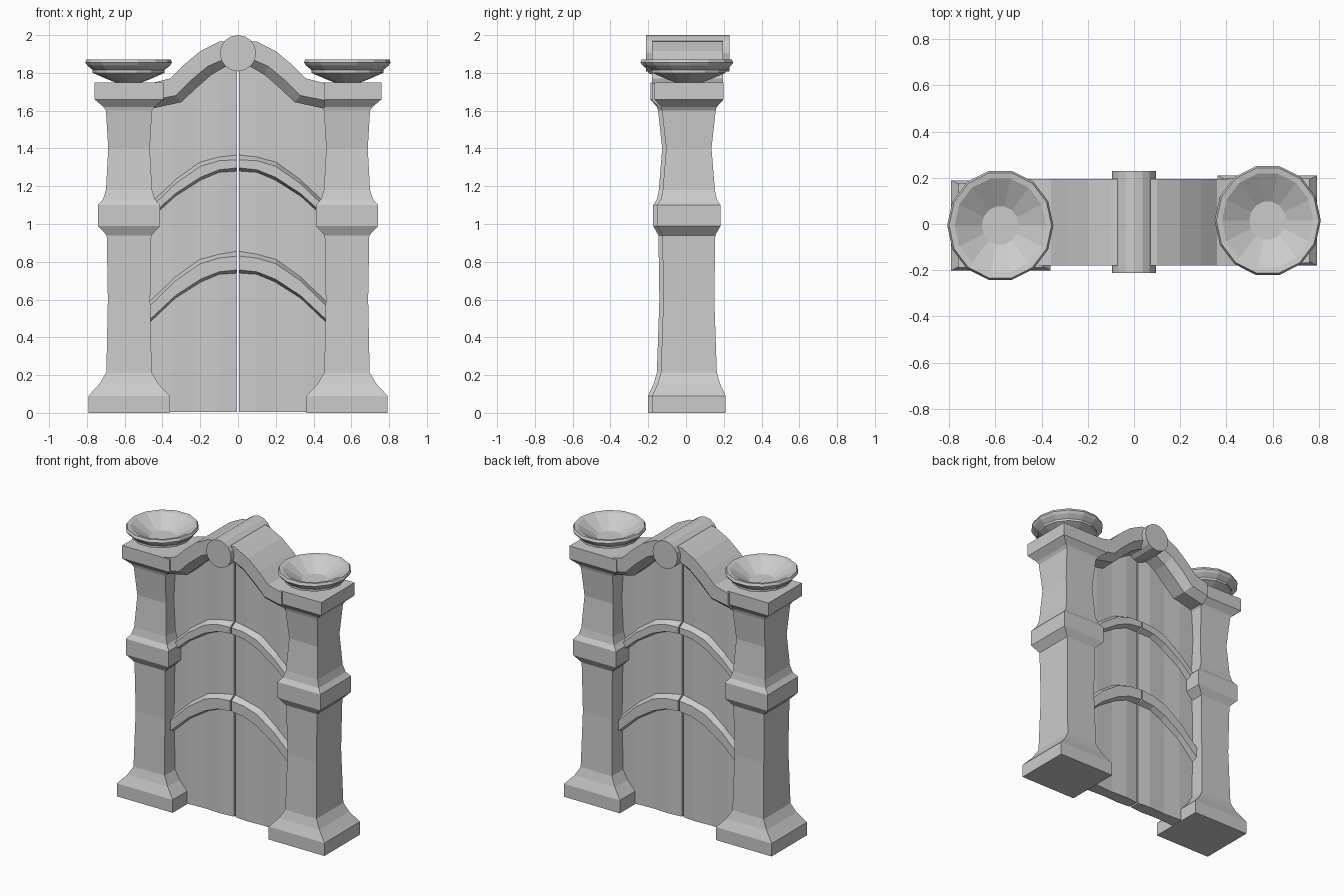
import bpy, bmesh, math


def loft(name, rings):
    """Skin a list of equal-length vertex rings and cap both ends."""
    bm = bmesh.new()
    rows = [[bm.verts.new(p) for p in r] for r in rings]
    n = len(rows[0])
    for a, b in zip(rows, rows[1:]):
        for i in range(n):
            j = (i + 1) % n
            bm.faces.new((a[i], a[j], b[j], b[i]))
    bm.faces.new(rows[0])
    bm.faces.new(rows[-1])
    bmesh.ops.recalc_face_normals(bm, faces=bm.faces)
    me = bpy.data.meshes.new(name)
    bm.to_mesh(me)
    bm.free()
    ob = bpy.data.objects.new(name, me)
    bpy.context.collection.objects.link(ob)
    return ob


def circle(r, z, cx, cy, n=14):
    return [(cx + r * math.cos(2 * math.pi * i / n),
             cy + 1.05 * r * math.sin(2 * math.pi * i / n), z) for i in range(n)]


# Pillar profile: half width, half depth, height
PILLAR = [(.215, .195, 0), (.215, .195, .09), (.155, .165, .155), (.12, .148, .215),
          (.112, .135, .6), (.118, .14, .94), (.165, .168, .99), (.165, .168, 1.10),
          (.138, .148, 1.13), (.122, .138, 1.18), (.11, .12, 1.4), (.122, .142, 1.6),
          (.135, .148, 1.62), (.182, .183, 1.66), (.182, .183, 1.75)]
# Bowl profile: radius, height (outside, rim, inside)
BOWL = [(.07, 1.75), (.11, 1.765), (.19, 1.80), (.19, 1.815), (.218, 1.838), (.23, 1.855),
        (.222, 1.872), (.198, 1.868), (.08, 1.795)]
# Arch edges as (x, z): top, lower edge of face, underside
TOP = [(0, 1.975), (.1, 1.965), (.2, 1.915), (.29, 1.84), (.36, 1.77), (.46, 1.745)]
MID = [(0, 1.88), (.08, 1.87), (.16, 1.835), (.25, 1.76), (.33, 1.68), (.46, 1.655)]
LOW = [(0, 1.83), (.07, 1.83), (.14, 1.79), (.22, 1.72), (.30, 1.645), (.46, 1.61)]
# Door leaf columns: x, half thickness, top height
DOOR = [(.006, .035, 1.90), (.1, .044, 1.87), (.22, .038, 1.82), (.35, .044, 1.68), (.475, .038, 1.65)]
# Door straps: x, bottom height, top height
STRAPS = {
    "lower": [(.005, .745, .855), (.1, .735, .845), (.2, .695, .815), (.33, .61, .725), (.475, .475, .585)],
    "upper": [(.005, 1.285, 1.365), (.1, 1.275, 1.36), (.2, 1.235, 1.33), (.33, 1.15, 1.24), (.475, 1.02, 1.10)],
}

for side, s, oy in (("left", -1, -.006), ("right", 1, .015)):
    cx = s * .577
    loft(side + "_pillar", [[(cx - w, oy - d, z), (cx + w, oy - d, z), (cx + w, oy + d, z), (cx - w, oy + d, z)]
                            for w, d, z in PILLAR])
    loft(side + "_bowl", [circle(r, z, s * .579, oy) for r, z in BOWL])

    # Arch half with chamfered lower edges
    f, b = -.18, .195
    loft(side + "_arch", [[(s * t[0], f, t[1]), (s * m[0], f, m[1]), (s * l[0], f + .05, l[1]),
                           (s * l[0], b - .05, l[1]), (s * m[0], b, m[1]), (s * t[0], b, t[1])]
                          for t, m, l in zip(TOP, MID, LOW)])

    # Door leaf and its curved straps, wrapped round both faces
    loft(side + "_door_leaf", [[(s * x, -d, .005), (s * x, d, .005), (s * x, d, z), (s * x, -d, z)]
                               for x, d, z in DOOR])
    for level, pts in STRAPS.items():
        loft(f"{side}_{level}_strap", [[(s * x, -.035, hi), (s * x, -.08, hi - .025), (s * x, -.08, lo + .012),
                                        (s * x, -.035, lo - .005), (s * x, .035, lo - .005), (s * x, .08, lo + .012),
                                        (s * x, .08, hi - .025), (s * x, .035, hi)]
                                       for x, lo, hi in pts])

# Round keystone across the top of the arch
loft("keystone", [[(.096 * math.cos(math.pi * i / 8), y, 1.904 + .096 * math.sin(math.pi * i / 8))
                   for i in range(16)] for y in (-.213, .23)])
